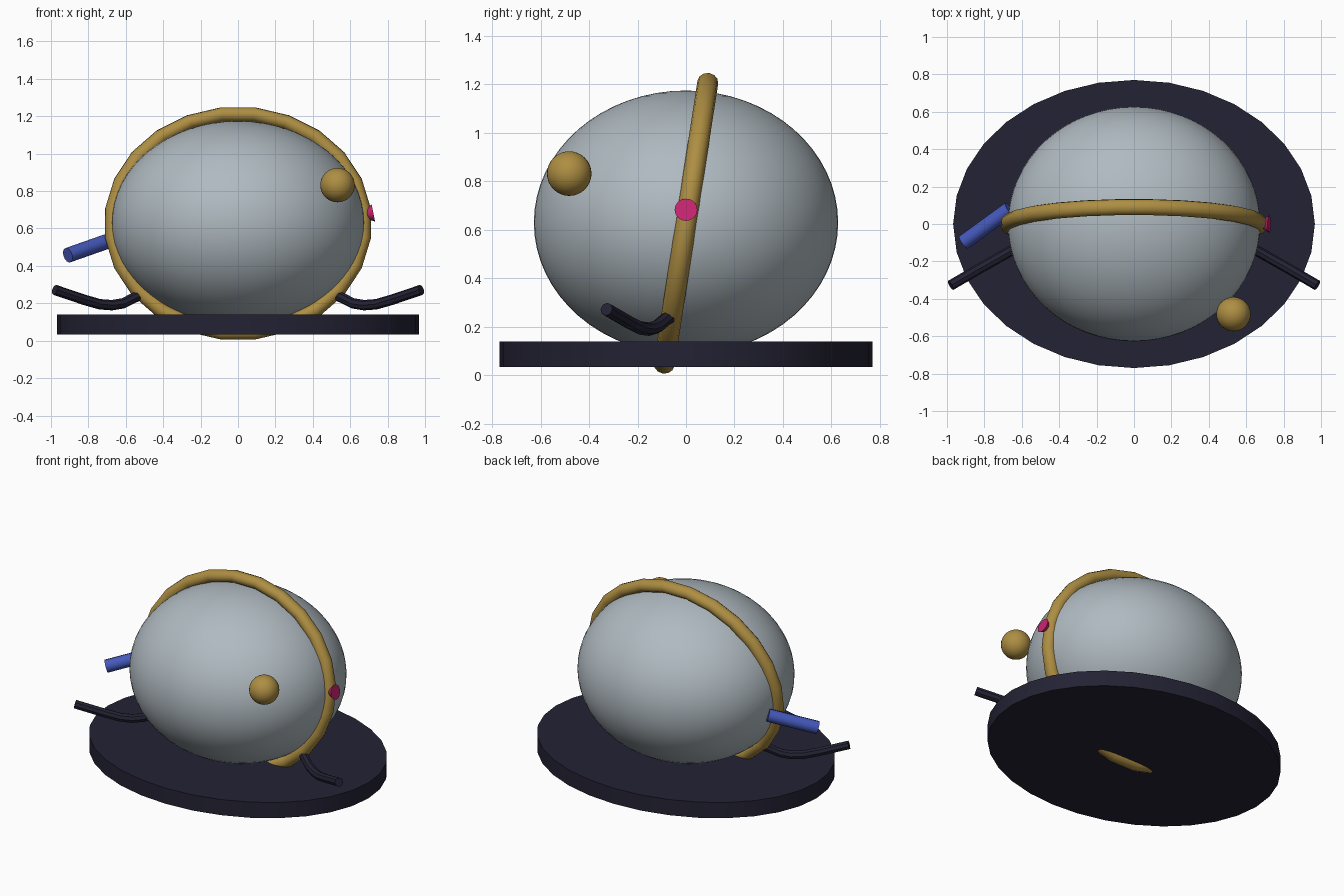
import bpy, math
from mathutils import Vector

if "Cube" in bpy.data.objects:
    bpy.data.objects.remove(bpy.data.objects["Cube"])


def material(name, rgb):
    m = bpy.data.materials.new(name)
    m.diffuse_color = (*rgb, 1)
    m.use_nodes = True
    m.node_tree.nodes["Principled BSDF"].inputs["Base Color"].default_value = m.diffuse_color
    return m


GREY = material("pale grey", (0.43, 0.49, 0.53))
BRASS = material("brass", (0.42, 0.27, 0.055))
DARK = material("dark navy", (0.017, 0.016, 0.034))
BLUE = material("blue", (0.06, 0.10, 0.50))
PINK = material("magenta", (0.58, 0.018, 0.16))


def finish(name, mat, scale=(1, 1, 1)):
    ob = bpy.context.object
    ob.name = name
    ob.scale = scale
    ob.data.materials.append(mat)
    bpy.ops.object.transform_apply(location=False, rotation=False, scale=True)
    bpy.ops.object.shade_smooth_by_angle(angle=math.radians(35))
    return ob


def ball(name, loc, scale, mat, seg, rings):
    bpy.ops.mesh.primitive_uv_sphere_add(segments=seg, ring_count=rings, radius=1, location=loc)
    return finish(name, mat, scale)


def tube(name, points, radius, mat, res):
    cu = bpy.data.curves.new(name, 'CURVE')
    cu.dimensions = '3D'
    cu.bevel_depth = radius
    cu.bevel_resolution = res
    cu.use_fill_caps = True
    sp = cu.splines.new('POLY')
    sp.points.add(len(points) - 1)
    for p, co in zip(sp.points, points):
        p.co = (*co, 1)
    ob = bpy.data.objects.new(name, cu)
    bpy.context.collection.objects.link(ob)
    bpy.ops.object.select_all(action='DESELECT')
    ob.select_set(True)
    bpy.context.view_layer.objects.active = ob
    bpy.ops.object.convert(target='MESH')
    return finish(name, mat)


# Body and side ball
ball("body", (0, 0, 0.63), (0.675, 0.628, 0.545), GREY, 64, 32)
ball("side_ball", (0.532, -0.482, 0.832), (0.092,) * 3, BRASS, 32, 16)

# Oval base plate
bpy.ops.mesh.primitive_cylinder_add(vertices=32, radius=1, depth=0.105, location=(0, 0, 0.087))
finish("base_plate", DARK, (0.967, 0.77, 1))

# Tilted oval band around the body
bpy.ops.mesh.primitive_torus_add(major_segments=24, minor_segments=12, major_radius=1,
                                 minor_radius=0.0655, location=(0, 0, 0.627))
band = bpy.context.object
for v in band.data.vertices:
    # half-step turn, oval stretch, stand upright with a lean
    a = math.atan2(v.co.y, v.co.x) + math.radians(7.5)
    r = math.hypot(v.co.x, v.co.y)
    x, up, side = 0.672 * r * math.cos(a), 0.594 * r * math.sin(a), 0.66 * v.co.z
    t = math.radians(8.8)
    v.co = (x, up * math.sin(t) - side * math.cos(t), up * math.cos(t) + side * math.sin(t))
finish("band", BRASS)

# Bent arms, mirrored left and right
arm = [(0.525, -0.065, 0.243), (0.565, -0.09, 0.225), (0.615, -0.12, 0.20), (0.675, -0.153, 0.19),
       (0.74, -0.19, 0.195), (0.82, -0.235, 0.218), (0.98, -0.328, 0.272)]
for label, s in (("right", 1), ("left", -1)):
    tube(label + "_arm", [(s * x, y, z) for x, y, z in arm], 0.028, DARK, 2)

# Spout
tube("spout", [(-0.665, 0.08, 0.543), (-0.91, -0.098, 0.457)], 0.041, BLUE, 4)

# Tapered button on the band
bpy.ops.mesh.primitive_cone_add(vertices=16, radius1=0.012, radius2=0.047, depth=0.058,
                                location=(0.695, 0, 0.677))
button = finish("button", PINK)
button.rotation_mode = 'QUATERNION'
button.rotation_quaternion = Vector((1, 0, 0.2)).to_track_quat('Z', 'Y')
